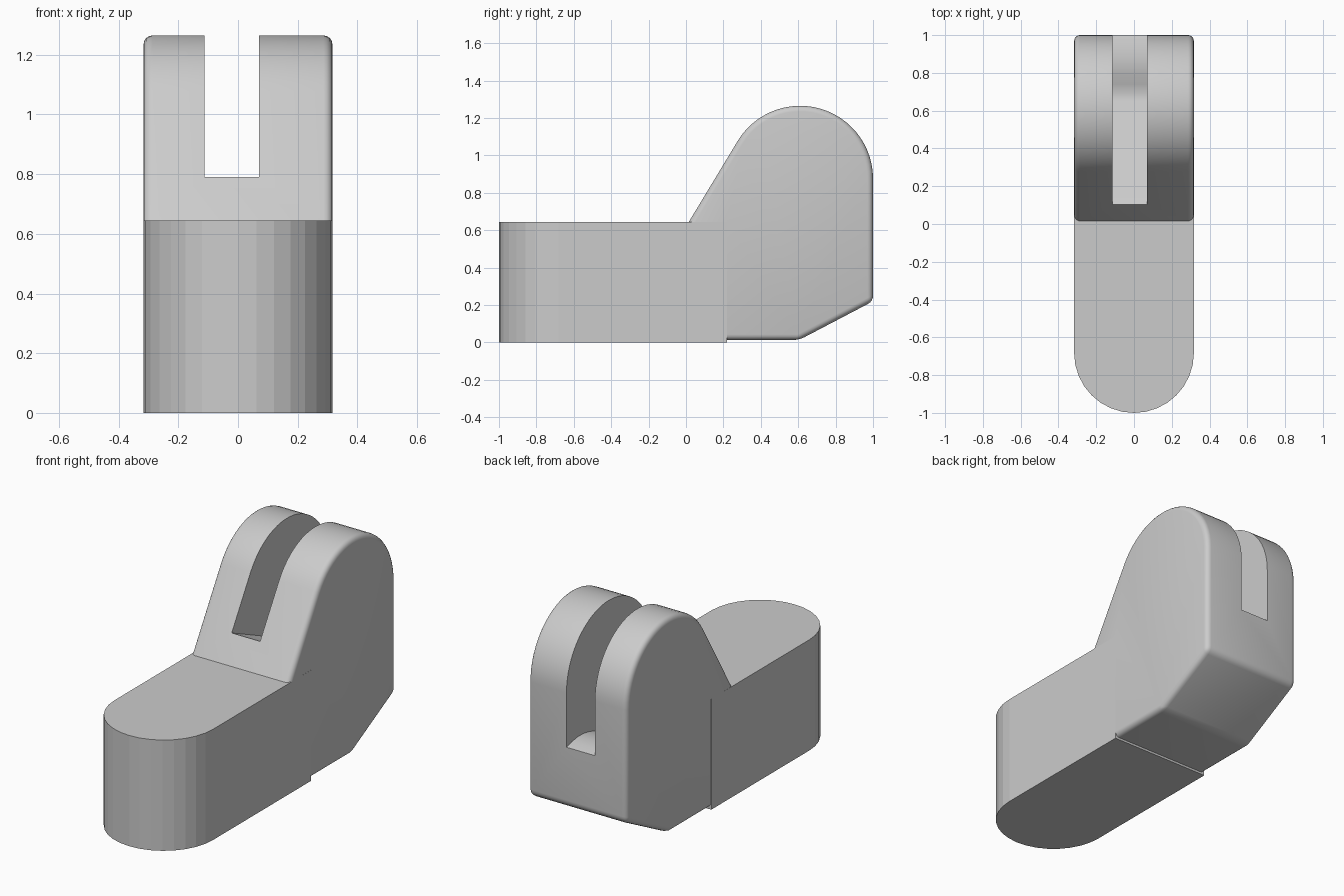
import bpy, bmesh, math

if "Cube" in bpy.data.objects:
    bpy.data.objects.remove(bpy.data.objects["Cube"])

W = 0.317  # half width of the model


def prism(name, pts, axis, lo, hi, bevel=0.0, round_corners=()):
    """Extrude a closed outline along x (outline in yz) or z (outline in xy)."""
    bm = bmesh.new()
    n = len(pts)
    rings = []
    for t in (lo, hi):
        rings.append([bm.verts.new((t, a, b) if axis == 'x' else (a, b, t)) for a, b in pts])
    bm.faces.new(rings[0])
    bm.faces.new(rings[1])
    for i in range(n):
        j = (i + 1) % n
        bm.faces.new((rings[0][i], rings[0][j], rings[1][j], rings[1][i]))
    bmesh.ops.recalc_face_normals(bm, faces=bm.faces)
    if bevel:
        edges = [bm.edges.get((r[i], r[(i + 1) % n])) for r in rings for i in range(n)]
        edges += [bm.edges.get((rings[0][i], rings[1][i])) for i in round_corners]
        bmesh.ops.bevel(bm, geom=edges, offset=bevel, segments=4, profile=0.5,
                        affect='EDGES', clamp_overlap=False)
        bmesh.ops.recalc_face_normals(bm, faces=bm.faces)
    mesh = bpy.data.meshes.new(name)
    bm.to_mesh(mesh)
    bm.free()
    ob = bpy.data.objects.new(name, mesh)
    bpy.context.collection.objects.link(ob)
    return ob


def arc(cx, cy, r, a0, a1, steps):
    return [(cx + r * math.cos(math.radians(a0 + (a1 - a0) * i / steps)),
             cy + r * math.sin(math.radians(a0 + (a1 - a0) * i / steps)))
            for i in range(steps + 1)]


def boolean(target, other, operation):
    mod = target.modifiers.new(operation, 'BOOLEAN')
    mod.object, mod.operation, mod.solver = other, operation, 'EXACT'
    bpy.context.view_layer.objects.active = target
    bpy.ops.object.modifier_apply(modifier=mod.name)
    bpy.data.objects.remove(other)


# Base block with a round front end
base = prism("base", arc(0, -1 + W, W, 180, 360, 16) + [(W, 0.22), (-W, 0.22)], 'z', 0, 0.645)

# Upright head: rounded top, sloped front, chamfered underside, softened rim
outline = [(1.0, 0.22), (0.605, 0.013), (-0.06, 0.013), (-0.06, 0.52)]
outline += arc(0.61, 0.875, 0.39, 148.8, 0, 26)
head = prism("clevis_bracket", outline, 'x', -W + 0.0004, W - 0.0004, 0.03, (0, 1))

# Off-centre slot with a sloping floor and low hump at the back
floor = [(-0.1, 0.88), (0.105, 0.79), (0.65, 0.548), (0.69, 0.541), (0.74, 0.553), (0.79, 0.57),
         (0.84, 0.578), (0.89, 0.58), (0.95, 0.572), (1.0, 0.558), (1.1, 0.52)]
slot = prism("slot_cutter", floor + [(1.1, 1.5), (-0.1, 1.5)], 'x', -0.113, 0.07)
slot.hide_render = True

boolean(head, slot, 'DIFFERENCE')
boolean(head, base, 'UNION')

# Smooth curved head, faceted round front
bpy.ops.object.select_all(action='DESELECT')
head.select_set(True)
bpy.context.view_layer.objects.active = head
bpy.ops.object.shade_smooth_by_angle(angle=math.radians(28))
for p in head.data.polygons:
    if p.center.y < -0.65:
        p.use_smooth = False
